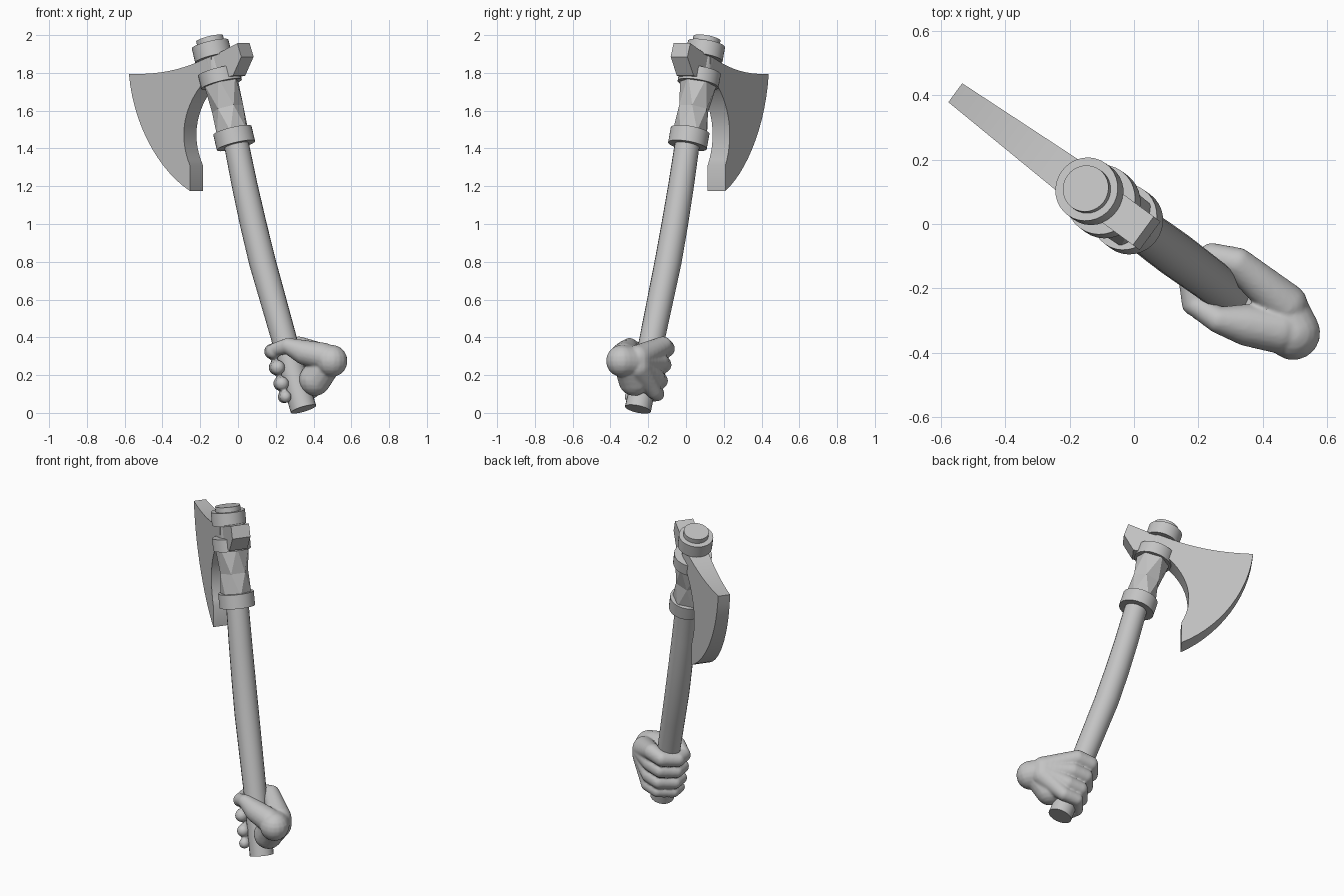
import bpy, bmesh, math
from mathutils import Matrix, Vector
from mathutils.geometry import interpolate_bezier

if "Cube" in bpy.data.objects:
    bpy.data.objects.remove(bpy.data.objects["Cube"])

grey = bpy.data.materials.new("plain_grey")
grey.use_nodes = True
grey.diffuse_color = (0.55, 0.55, 0.55, 1)
grey.node_tree.nodes["Principled BSDF"].inputs["Base Color"].default_value = grey.diffuse_color

# Everything is built in the plane of the axe, then turned to its final heading
TURN = Matrix.Rotation(math.radians(-36.3), 4, "Z")


def finish(name, bm, smooth=True):
    bmesh.ops.recalc_face_normals(bm, faces=bm.faces)
    bm.transform(TURN)
    mesh = bpy.data.meshes.new(name)
    bm.to_mesh(mesh)
    bm.free()
    mesh.materials.append(grey)
    obj = bpy.data.objects.new(name, mesh)
    bpy.context.collection.objects.link(obj)
    if smooth:
        bpy.ops.object.select_all(action="DESELECT")
        obj.select_set(True)
        bpy.context.view_layer.objects.active = obj
        bpy.ops.object.shade_smooth_by_angle(angle=math.radians(35))
    return obj


def tube(name, rings, sides=32, slope=None, twist=0, smooth=True):
    """Skin round sections given as (u, z, radius) along a path."""
    bm = bmesh.new()
    loops = []
    for i, (u, z, r) in enumerate(rings):
        a, b = rings[max(i - 1, 0)], rings[min(i + 1, len(rings) - 1)]
        axis = Vector((slope, 0, 1)) if slope else Vector((b[0] - a[0], 0, b[1] - a[1]))
        axis.normalize()
        side = Vector((axis.z, 0, -axis.x))
        loop = []
        for k in range(sides):
            t = math.tau * k / sides + i * twist
            loop.append(bm.verts.new(Vector((u, 0, z)) + r * (side * math.cos(t) + Vector((0, math.sin(t), 0)))))
        loops.append(loop)
    for lo, hi in zip(loops, loops[1:]):
        for k in range(sides):
            n = (k + 1) % sides
            if twist:
                bm.faces.new((lo[k], lo[n], hi[k]))
                bm.faces.new((lo[n], hi[n], hi[k]))
            else:
                bm.faces.new((lo[k], lo[n], hi[n], hi[k]))
    bm.faces.new(loops[0])
    bm.faces.new(loops[-1])
    return finish(name, bm, smooth)


def slab(name, outline, half):
    """Extrude a side outline; half(u) gives the half thickness."""
    bm = bmesh.new()
    left = [bm.verts.new((u, half(u), z)) for u, z in outline]
    right = [bm.verts.new((u, -half(u), z)) for u, z in outline]
    bm.faces.new(left)
    bm.faces.new(right)
    for i in range(len(left)):
        j = (i + 1) % len(left)
        bm.faces.new((left[i], left[j], right[j], right[i]))
    return finish(name, bm)


def bezier(a, b, c, d, steps=14):
    pts = interpolate_bezier(*(Vector((*p, 0)) for p in (a, b, c, d)), steps)
    return [(p.x, p.y) for p in pts]


# Handle, gently bowed
tube("handle", [(0.43, 0.02, 0.07), (0.365, 0.2, 0.068), (0.30, 0.4, 0.067),
                (0.23, 0.6, 0.069), (0.16, 0.8, 0.071), (0.10, 1.0, 0.07),
                (0.045, 1.2, 0.068), (-0.005, 1.4, 0.066), (-0.10, 1.7, 0.066),
                (-0.17, 1.93, 0.066)], sides=20)

# Bands and end cap
LEAN = -0.3


def band(name, u, z, radius, height):
    h = height / 2
    tube(name, [(u - LEAN * s * h, z - s * h, radius) for s in (1, -1)], slope=LEAN)


band("lower_band", -0.025, 1.455, 0.104, 0.08)
band("upper_band", -0.118, 1.775, 0.11, 0.07)
band("top_cap", -0.172, 1.915, 0.1, 0.075)
band("top_button", -0.18, 1.96, 0.073, 0.045)

# Faceted socket between the bands
tube("socket", [(-0.035, 1.48, 0.092), (-0.068, 1.61, 0.085), (-0.115, 1.76, 0.1)],
     sides=6, slope=LEAN, twist=math.pi / 6, smooth=False)

# Bearded blade, thinner toward its cutting edge
tip, heel = (-0.69, 1.795), (-0.273, 1.175)
outline = bezier((-0.13, 1.89), (-0.33, 1.81), (-0.5, 1.79), tip)
outline += bezier(tip, (-0.66, 1.52), (-0.48, 1.28), heel)[1:]
outline += bezier((-0.273, 1.31), (-0.345, 1.45), (-0.325, 1.6), (-0.2, 1.73))
outline.append((-0.13, 1.75))
slab("blade", outline, lambda u: 0.073 + 0.053 * u)

# Hammer poll behind the eye
slab("poll", [(-0.2, 1.87), (-0.1, 1.9), (0.036, 1.957), (0.062, 1.885),
              (0.007, 1.785), (-0.2, 1.75)], lambda u: 0.055)

# Gripping hand: overlapping balls fused into one skin
hand = bmesh.new()


def limb(*joints):
    for (*p, r), (*q, s) in zip(joints, joints[1:]):
        p, q = Vector(p), Vector(q)
        count = max(2, int((q - p).length / 0.012))
        for i in range(count + 1):
            t = i / count
            bmesh.ops.create_uvsphere(hand, u_segments=16, v_segments=10, radius=r + (s - r) * t,
                                      matrix=Matrix.Translation(p.lerp(q, t)))


limb((0.6, 0.02, 0.275, 0.085), (0.53, 0.06, 0.27, 0.08))           # wrist
limb((0.55, 0.03, 0.25, 0.08), (0.49, 0.02, 0.175, 0.085))          # heel of palm
limb((0.56, 0.0, 0.3, 0.072), (0.47, -0.045, 0.32, 0.066),
     (0.39, -0.085, 0.355, 0.042), (0.31, -0.09, 0.335, 0.036))     # thumb
for z, r in ((0.355, 0.046), (0.27, 0.045), (0.185, 0.043), (0.115, 0.038)):
    c = 0.43 - 0.33 * z
    limb((0.53, 0.075, 0.22 + z * 0.2, 0.07), (c + 0.02, 0.092, z, r + 0.004),
         (c - 0.055, 0.06, z - 0.015, r), (c - 0.064, -0.035, z - 0.03, r - 0.004),
         (c - 0.015, -0.088, z - 0.03, r - 0.006))                  # fingers

fist = finish("hand", hand, smooth=False)
skin = fist.modifiers.new("fuse", "REMESH")
skin.mode = "VOXEL"
skin.voxel_size = 0.007
skin.use_smooth_shade = True
soften = fist.modifiers.new("soften", "SMOOTH")
soften.iterations = 4
soften.factor = 0.5
